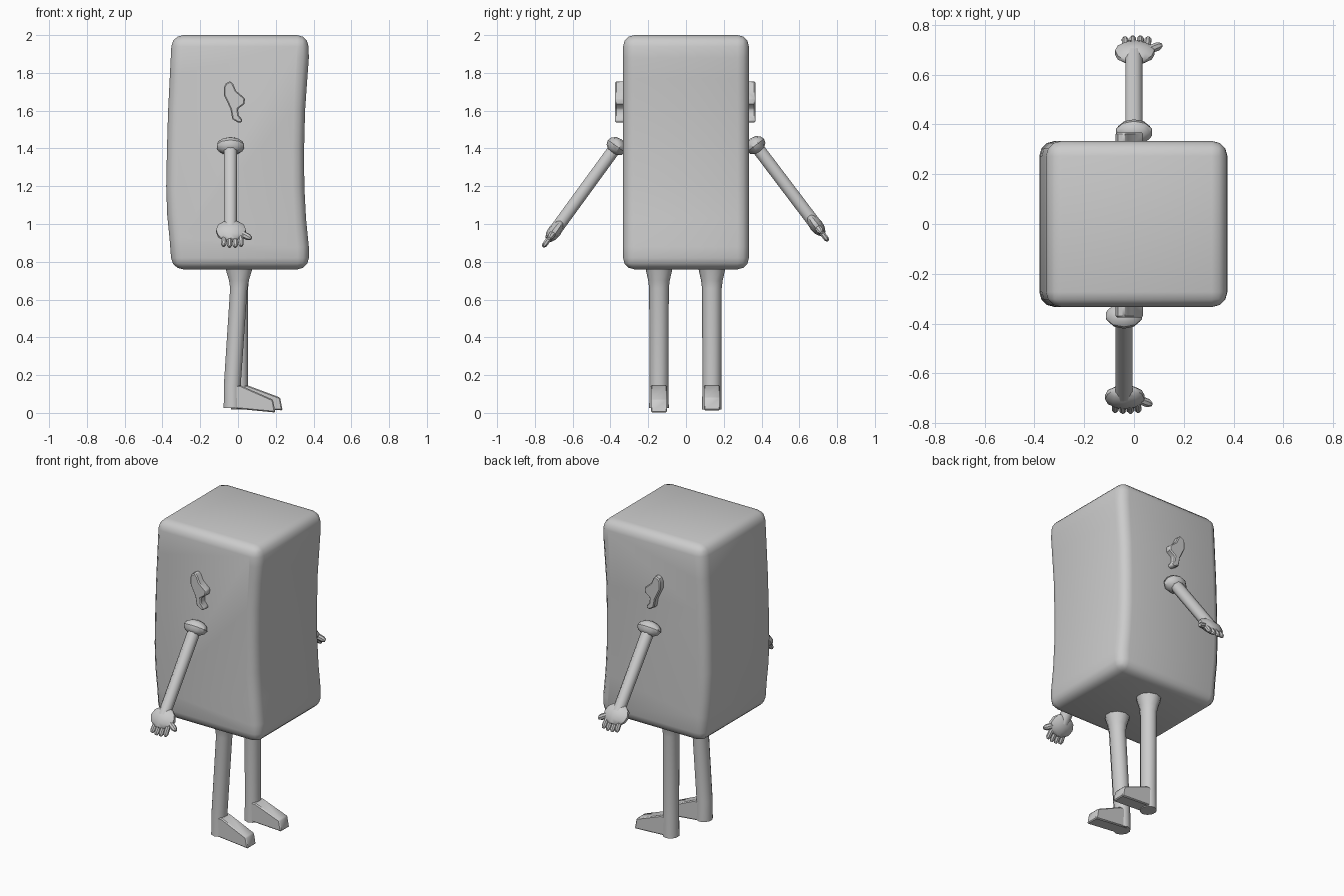
import bpy, bmesh, math
from mathutils import Matrix, Vector

if "Cube" in bpy.data.objects:
    bpy.data.objects.remove(bpy.data.objects["Cube"])

grey = bpy.data.materials.new("light_grey")
grey.diffuse_color = (0.6, 0.6, 0.6, 1)
grey.use_nodes = True
grey.node_tree.nodes["Principled BSDF"].inputs["Base Color"].default_value = grey.diffuse_color


def finish(bm, name, bevel=0, segments=2, angle=35):
    bmesh.ops.recalc_face_normals(bm, faces=bm.faces)
    me = bpy.data.meshes.new(name)
    bm.to_mesh(me)
    bm.free()
    ob = bpy.data.objects.new(name, me)
    bpy.context.collection.objects.link(ob)
    me.materials.append(grey)
    bpy.ops.object.select_all(action='DESELECT')
    ob.select_set(True)
    bpy.context.view_layer.objects.active = ob
    if bevel:
        mod = ob.modifiers.new("bevel", 'BEVEL')
        mod.width, mod.segments = bevel, segments
        mod.limit_method, mod.angle_limit = 'ANGLE', math.radians(50)
        bpy.ops.object.modifier_apply(modifier=mod.name)
    bpy.ops.object.shade_smooth_by_angle(angle=math.radians(angle))
    return ob


def extrude_profile(bm, points, y0, y1):
    """Solid with an (x, z) outline running from y0 to y1."""
    face = bm.faces.new([bm.verts.new((x, y0, z)) for x, z in points])
    out = bmesh.ops.extrude_face_region(bm, geom=[face])
    verts = [v for v in out["geom"] if isinstance(v, bmesh.types.BMVert)]
    bmesh.ops.translate(bm, verts=verts, vec=(0, y1 - y0, 0))


def loft(bm, rings, sides=10):
    """Closed tube; each ring is (centre, radius x, radius y)."""
    loops = []
    for c, rx, ry in rings:
        loops.append([bm.verts.new((c[0] + rx * math.cos(a), c[1] + ry * math.sin(a), c[2]))
                      for a in (math.tau * (i + 0.5) / sides for i in range(sides))])
    for a, b in zip(loops, loops[1:]):
        for i in range(sides):
            j = (i + 1) % sides
            bm.faces.new((a[i], a[j], b[j], b[i]))
    bm.faces.new(loops[0])
    bm.faces.new(loops[-1])


def ellipsoid(bm, frame, centre, radii):
    m = frame @ Matrix.Translation(centre) @ Matrix.Diagonal((*radii, 1))
    bmesh.ops.create_uvsphere(bm, u_segments=10, v_segments=6, radius=1, matrix=m)


def digit(bm, frame, start, end, r):
    """Rounded finger between two points."""
    s, e = Vector(start), Vector(end)
    d = e - s
    rot = d.to_track_quat('Z', 'Y').to_matrix().to_4x4()
    part = bmesh.new()
    n = d.length
    loft(part, [((0, 0, 0), r, r), ((0, 0, n - r), r, r), ((0, 0, n), r * 0.5, r * 0.5)], 8)
    part.transform(frame @ Matrix.Translation(s) @ rot)
    me = bpy.data.meshes.new("tmp")
    part.to_mesh(me)
    part.free()
    bm.from_mesh(me)
    bpy.data.meshes.remove(me)


# Slab body with wavy sides
bm = bmesh.new()
left = [(-0.35, 2.0), (-0.36, 1.8), (-0.37, 1.6), (-0.376, 1.4), (-0.38, 1.2),
        (-0.375, 1.05), (-0.362, 0.92), (-0.35, 0.76)]
right = [(0.375, 0.76), (0.375, 0.88), (0.36, 1.03), (0.351, 1.2), (0.35, 1.4),
         (0.355, 1.6), (0.367, 1.77), (0.375, 1.88), (0.372, 2.0)]
extrude_profile(bm, left + right, -0.333, 0.333)
finish(bm, "body", bevel=0.06, segments=3)

# Ears: raised plates on both broad faces
ear = [(-0.074, 1.725), (-0.065, 1.745), (-0.04, 1.757), (-0.025, 1.74), (-0.01, 1.705),
       (0.037, 1.665), (0.034, 1.635), (0.0, 1.61), (0.003, 1.577), (0.025, 1.55),
       (0.018, 1.537), (0.0, 1.537), (-0.03, 1.555), (-0.04, 1.61), (-0.074, 1.68)]
for name, s, depth in (("front_ear", -1, 0.375), ("back_ear", 1, 0.367)):
    bm = bmesh.new()
    extrude_profile(bm, ear, s * 0.31, s * depth)
    finish(bm, name, bevel=0.006, segments=1)

# Arms: shoulder, sleeve, palm, fingers, thumb
for side, x, start, end in (("front", -0.04, (-0.362, 1.42), (-0.757, 0.878)),
                            ("back", 0.0, (0.362, 1.425), (0.752, 0.91))):
    a, b = Vector((x, *start)), Vector((x, *end))
    axis = (b - a).normalized()
    ux = Vector((1, 0, 0))
    uy = axis.cross(ux)
    frame = Matrix.Translation(a) @ Matrix((ux, uy, axis)).transposed().to_4x4()
    n = (b - a).length

    bm = bmesh.new()
    ellipsoid(bm, frame, (0, 0, 0.01), (0.076, 0.056, 0.045))
    finish(bm, side + "_shoulder")

    bm = bmesh.new()
    loft(bm, [((0, 0, 0), 0.038, 0.036), ((0, 0, n - 0.12), 0.036, 0.036)], 8)
    bm.transform(frame)
    finish(bm, side + "_arm", angle=50)

    bm = bmesh.new()
    ellipsoid(bm, frame, (0.003, 0, n - 0.105), (0.083, 0.036, 0.068))
    for i in range(4):
        fx = -0.036 + 0.031 * i
        tip = n - (0.006 if i in (0, 3) else 0)
        digit(bm, frame, (fx * 0.9, 0, n - 0.09), (fx, 0, tip), 0.015)
    digit(bm, frame, (0.04, 0, n - 0.10), (0.11, 0, n - 0.055), 0.018)
    finish(bm, side + "_hand")

# Legs: flared column with a wedge foot pointing to +x
for side, y, dx in (("front", -0.143, 0.0), ("back", 0.137, 0.038)):
    bm = bmesh.new()
    xb = -0.03 + dx
    loft(bm, [((xb, y, 0.025 - dx * 0.2), 0.048, 0.052), ((xb, y, 0.15), 0.047, 0.05),
              ((0.004 + dx * 0.1, y, 0.66), 0.048, 0.052),
              ((0.005, y, 0.70), 0.055, 0.057), ((0.005, y, 0.78), 0.08, 0.075)])
    finish(bm, side + "_leg", angle=50)

    bm = bmesh.new()
    foot = [(-0.04, 0.025), (0.198, 0.002), (0.185, 0.07), (0.015, 0.145), (-0.04, 0.145)]
    extrude_profile(bm, [(px + dx, pz + dx * 0.3 * (px > 0.1)) for px, pz in foot],
                    y - 0.043, y + 0.043)
    finish(bm, side + "_foot", bevel=0.006, segments=1)
